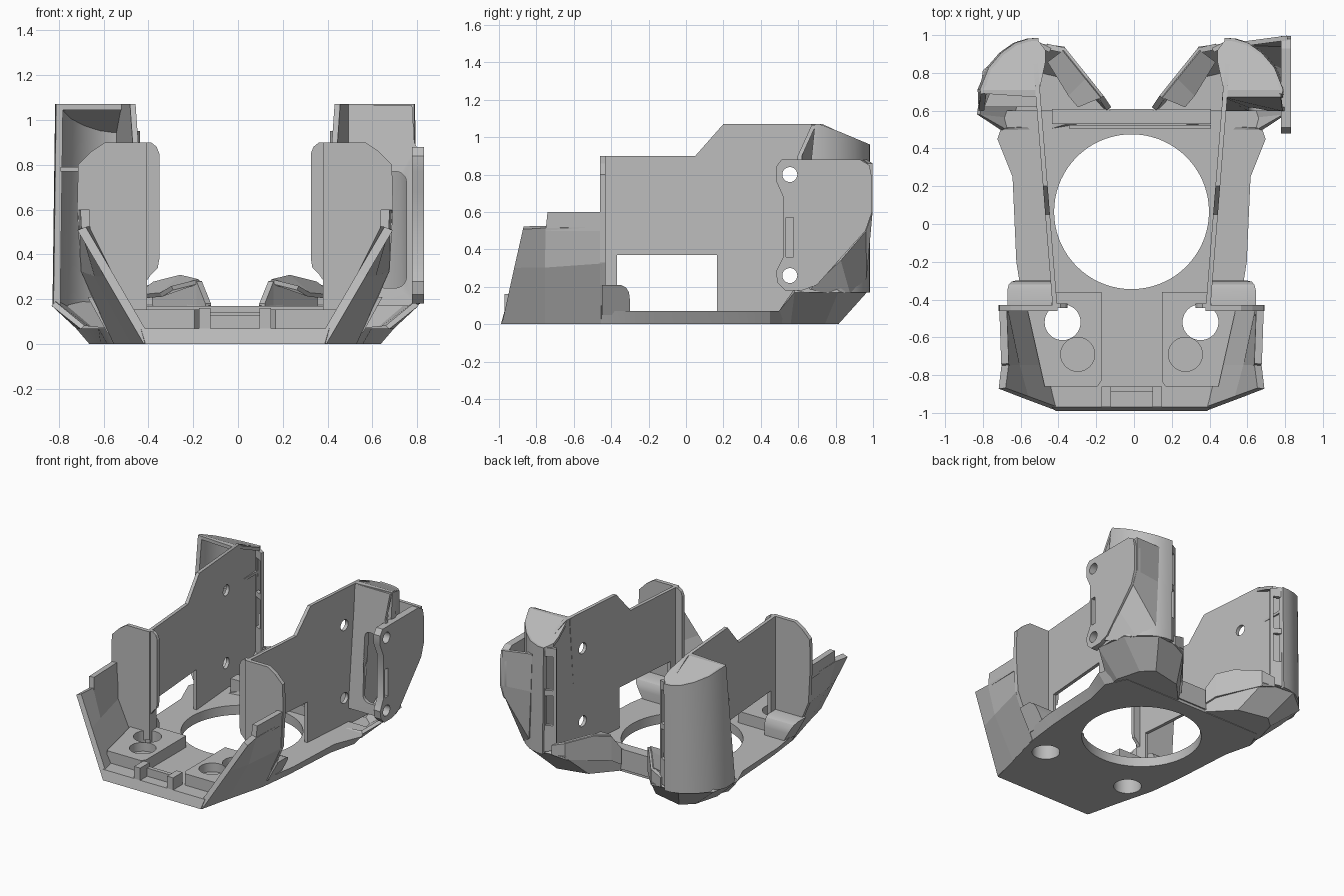
import bpy, bmesh, math

if "Cube" in bpy.data.objects:
    bpy.data.objects.remove(bpy.data.objects["Cube"])

AXIS = -.013  # symmetry plane of the body, offset by the one-sided ear

grey = bpy.data.materials.new("plain grey")
grey.use_nodes = True
tone = (0.5, 0.5, 0.5, 1)
grey.diffuse_color = tone
grey.node_tree.nodes["Principled BSDF"].inputs["Base Color"].default_value = tone


def add(name, bm):
    bmesh.ops.recalc_face_normals(bm, faces=bm.faces)
    mesh = bpy.data.meshes.new(name)
    bm.to_mesh(mesh)
    bm.free()
    mesh.materials.append(grey)
    ob = bpy.data.objects.new(name, mesh)
    ob.location.x = AXIS
    bpy.context.collection.objects.link(ob)
    return ob


def loft(name, rings, caps=(True, True)):
    """Skin closed rings of 3D points, optionally capped at each end."""
    bm = bmesh.new()
    loops = [[bm.verts.new(p) for p in ring] for ring in rings]
    for a, b in zip(loops, loops[1:]):
        for i in range(len(a)):
            j = (i + 1) % len(a)
            bm.faces.new((a[i], a[j], b[j], b[i]))
    for cap, ring in zip(caps, (loops[0], loops[-1])):
        if cap:
            bm.faces.new(ring)
    return add(name, bm)


def prism(name, outline, axis, lo, hi):
    """Extrude a 2D outline along one axis."""
    def place(p, d):
        q = list(p)
        q.insert("xyz".index(axis), d)
        return q
    return loft(name, [[place(p, d) for p in outline] for d in (lo, hi)])


def box(name, x, y, z):
    return prism(name, [(x[0], y[0]), (x[1], y[0]), (x[1], y[1]), (x[0], y[1])], "z", *z)


def circle(cx, cy, r, n=48):
    return [(cx + r * math.cos(2 * math.pi * i / n), cy + r * math.sin(2 * math.pi * i / n))
            for i in range(n)]


def rounded(x0, x1, y0, y1, r, n=5):
    pts = []
    for k, (cx, cy) in enumerate([(x1 - r, y1 - r), (x0 + r, y1 - r), (x0 + r, y0 + r), (x1 - r, y0 + r)]):
        for i in range(n + 1):
            a = math.pi / 2 * (k + i / n)
            pts.append((cx + r * math.cos(a), cy + r * math.sin(a)))
    return pts


def panel(name, paths, thick):
    """Thin wall skinned across matching open paths."""
    bm = bmesh.new()
    rows = [[bm.verts.new(p) for p in path] for path in paths]
    for lo, up in zip(rows, rows[1:]):
        for i in range(len(lo) - 1):
            bm.faces.new((lo[i], lo[i + 1], up[i + 1], up[i]))
    return thicken(add(name, bm), thick)


def thicken(ob, thick):
    mod = ob.modifiers.new("thickness", "SOLIDIFY")
    mod.thickness, mod.offset = thick, 0
    return ob


def finish(ob, cutters=(), mirror=False, smooth=False):
    """Apply cuts and mirroring, then discard the cutters."""
    for c in cutters:
        c.hide_render = True
        mod = ob.modifiers.new("cut", "BOOLEAN")
        mod.object, mod.solver = c, "EXACT"
    if mirror:
        mod = ob.modifiers.new("mirror", "MIRROR")
        mod.use_mirror_merge = False
    deps = bpy.context.evaluated_depsgraph_get()
    mesh = bpy.data.meshes.new_from_object(ob.evaluated_get(deps))
    ob.modifiers.clear()
    ob.data = mesh
    for c in cutters:
        bpy.data.objects.remove(c)
    if smooth:
        bpy.ops.object.select_all(action="DESELECT")
        ob.select_set(True)
        bpy.context.view_layer.objects.active = ob
        bpy.ops.object.shade_smooth_by_angle(angle=math.radians(30))
    return ob


def both(half, z):
    return [(x, y, z) for x, y in half] + [(-x, y, z) for x, y in reversed(half)]


# Base plate with flared edges and the large round opening
low = [(.40, -.99), (.54, -.45), (.57, -.2), (.60, .25), (.65, .45), (.58, .6), (.12, .6)]
high = [(.42, -.97), (.57, -.45), (.61, -.2), (.63, .25), (.71, .45), (.66, .6), (.12, .6)]
ports = [prism("port_cutter", circle(s * .365, -.52, .095), "z", -1, 1) for s in (1, -1)]
finish(loft("base_plate", [both(low, 0), both(high, .07)]),
       [prism("ring_cutter", circle(0, .065, .41, 72), "z", -1, 1)] + ports, smooth=True)

# Rear cross bar, with a thin rail in front of it
box("rear_bar", (-.42, .42), (.53, .61), (.02, .17))
box("rear_rail", (-.33, .42), (.505, .525), (.05, .14))

# Raised pads with a through port and a blind recess each
pad = prism("pad", [(.18, -.86), (.46, -.86), (.55, -.46), (.42, -.36), (.16, -.36), (.16, -.83)], "z", .05, .155)
finish(pad, [prism("port_cutter", circle(.365, -.52, .095), "z", -1, 1),
             prism("recess_cutter", circle(.285, -.69, .09), "z", .09, 1)], mirror=True, smooth=True)
finish(box("front_post", (.11, .16), (-.97, -.86), (.04, .16)), mirror=True)
box("front_tab", (-.12, .12), (-.89, -.86), (.04, .13))

# Outward-leaning front side walls, with a raised step behind
finish(panel("front_side", [[(.39, -.98, .01), (.445, -.75, .01), (.525, -.45, .01)],
                            [(.565, -.915, .31), (.61, -.75, .31), (.67, -.45, .33)],
                            [(.685, -.87, .515), (.67, -.75, .52), (.675, -.45, .52)]], .04), mirror=True)
finish(panel("front_side_step", [[(.665, -.75, .5), (.675, -.45, .5)],
                                 [(.67, -.74, .6), (.68, -.45, .6)]], .04), mirror=True)

# Feet behind the flanges, leaning with the sides
foot = [[(.42, y, .05), (.57, y, .05), (.57 + .55 * (z - .05), y, z), (.42, y, z)]
        for y, z in ((-.45, .21), (-.35, .21), (-.32, .195), (-.305, .17), (-.30, .13))]
finish(loft("side_foot", foot), mirror=True, smooth=True)

# Upright flange in front of each long wall, and a lip on its inner edge
flange = [(.392, .1), (.392, .9), (.58, .9), (.64, .86), (.70, .80), (.705, .6), (.69, .33), (.64, .21), (.56, .05)]
finish(prism("front_flange", flange, "y", -.46, -.43), mirror=True)
lip = [(.41, .26), (.41, .9), (.375, .9), (.35, .88), (.338, .85), (.338, .38), (.345, .34), (.375, .31)]
finish(prism("inner_lip", lip, "y", -.445, -.42), mirror=True)

# Long side walls, slightly splayed, with window and screw holes
profile = [(-.45, .05), (.80, .05), (.94, .19), (.94, .97), (.73, 1.07), (.2, 1.07), (.05, .9), (-.45, .9)]
wall = prism("long_wall", profile, "x", 0, .025)
for v in wall.data.vertices:
    v.co.x += .392 + .08 * (v.co.y + .45)
holes = [prism("screw_cutter", circle(.555, z, .04, 24), "x", -1, 2) for z in (.26, .8)]
finish(wall, holes + [box("window_cutter", (.2, .8), (-.37, .165), (.07, .37))], mirror=True, smooth=True)

# Rear pods: faceted lower hull
hull_low = [(.10, .57), (.28, .76), (.50, .81), (.58, .74), (.63, .56), (.62, .52), (.42, .49)]
hull_top = [(.12, .6, .17), (.36, .93, .18), (.60, .96, .18), (.78, .81, .18), (.81, .58, .18),
            (.68, .5, .075), (.45, .51, .06)]
hull = loft("pod_hull", [[(x, y, .012) for x, y in hull_low], hull_top], (True, False))
finish(thicken(hull, .025), mirror=True)


def roof(y):
    return 1.07 - .44 * max(0, y - .72)


# Rear pods: upright shell, sloping roof and pocketed front for each side
pockets = {"left": rounded(.62, .765, .25, .77, .05), "right": rounded(-.78, -.54, .53, 1.045, .05)}
for side, sign in (("left", 1), ("right", -1)):
    path = [(.795, .60), (.80, .71), (.755, .82), (.69, .895), (.62, .945), (.55, .967), (.50, .97)]
    lower = [(sign * x, y, .17) for x, y in path]
    upper = [(sign * .985 * x, y, roof(y)) for x, y in [(.795, .69)] + path[1:]]
    finish(panel(side + "_pod_shell", [lower, upper], .03), smooth=True)
    front = upper[:2] + [(sign * .487, .71, 1.07), (sign * .487, .67, 1.07)]
    back = upper[1:] + [(sign * x, y, roof(y)) for x, y in ((.455, .92), (.455, .86), (.487, .71))]
    for part, pts in (("front", front), ("back", back)):
        loft(f"{side}_pod_roof_{part}", [[(x, y, z - d) for x, y, z in pts] for d in (.025, 0)])
    edge = [(.81, .17), (.48, .17), (.48, 1.065), (.79, 1.065), (.80, .9), (.81, .88)]
    face = prism(side + "_pod_face", [(sign * x, z) for x, z in edge], "y", .597, .62)
    for v in face.data.vertices:  # lean the top back
        v.co.y += .075 if v.co.z > 1 else 0
    finish(face, [prism("pocket_cutter", pockets[side], "y", .4, .75)], smooth=True)
panel("pocket_shelf", [[(-.78, .62, .78), (-.49, .62, .78)], [(-.68, .87, .78), (-.49, .95, .78)]], .02)

# Rear inner strips with two slots
strip = panel("rear_strip", [[(.43, .92, .2), (.52, .965, .18)], [(.43, .92, .95), (.52, .965, .96)]], .025)
finish(strip, [box("slot_cutter", (.445, .495), (.85, 1.1), z) for z in ((.38, .6), (.64, .89))], mirror=True)

# Low sloping fins along the inner rear edges, with a ledge inside
fin_path = [(.12, .61, .06), (.16, .67, .1), (.24, .77, .12), (.36, .92, .15), (.45, .94, .17)]
fin_top = [(.12, .61, .18), (.16, .67, .28), (.24, .77, .30), (.36, .92, .27), (.45, .94, .24)]
finish(panel("rear_fin", [fin_path, fin_top], .03), mirror=True)
finish(panel("fin_ledge", [fin_top[1:4], [(.28, .62, .25), (.33, .68, .22), (.44, .86, .21)]], .02), mirror=True)

# Side ear on the left pod, with holes, a slot and a flared bridge behind
ear_outline = [(.48, .84), (.51, .88), (.93, .88), (.98, .85), (.995, .78), (.995, .6), (.96, .5), (.70, .21),
               (.62, .18), (.53, .18), (.49, .22), (.48, .28), (.52, .36), (.52, .68), (.48, .77)]
ear = prism("side_ear", ear_outline, "x", .79, .843)
ear_cuts = [prism("ear_cutter", circle(.555, z, .04, 24), "x", .7, .9) for z in (.26, .8)]
finish(ear, ear_cuts + [box("ear_slot_cutter", (.7, .9), (.535, .575), (.36, .57))], smooth=True)
panel("ear_bridge", [[(.79, .74, .17), (.72, .87, .17), (.62, .955, .25), (.61, .955, .6), (.60, .955, .88)],
                     [(.825, .66, .19), (.825, .82, .345), (.825, .95, .5), (.825, .985, .6), (.825, .985, .86)]], .025)
